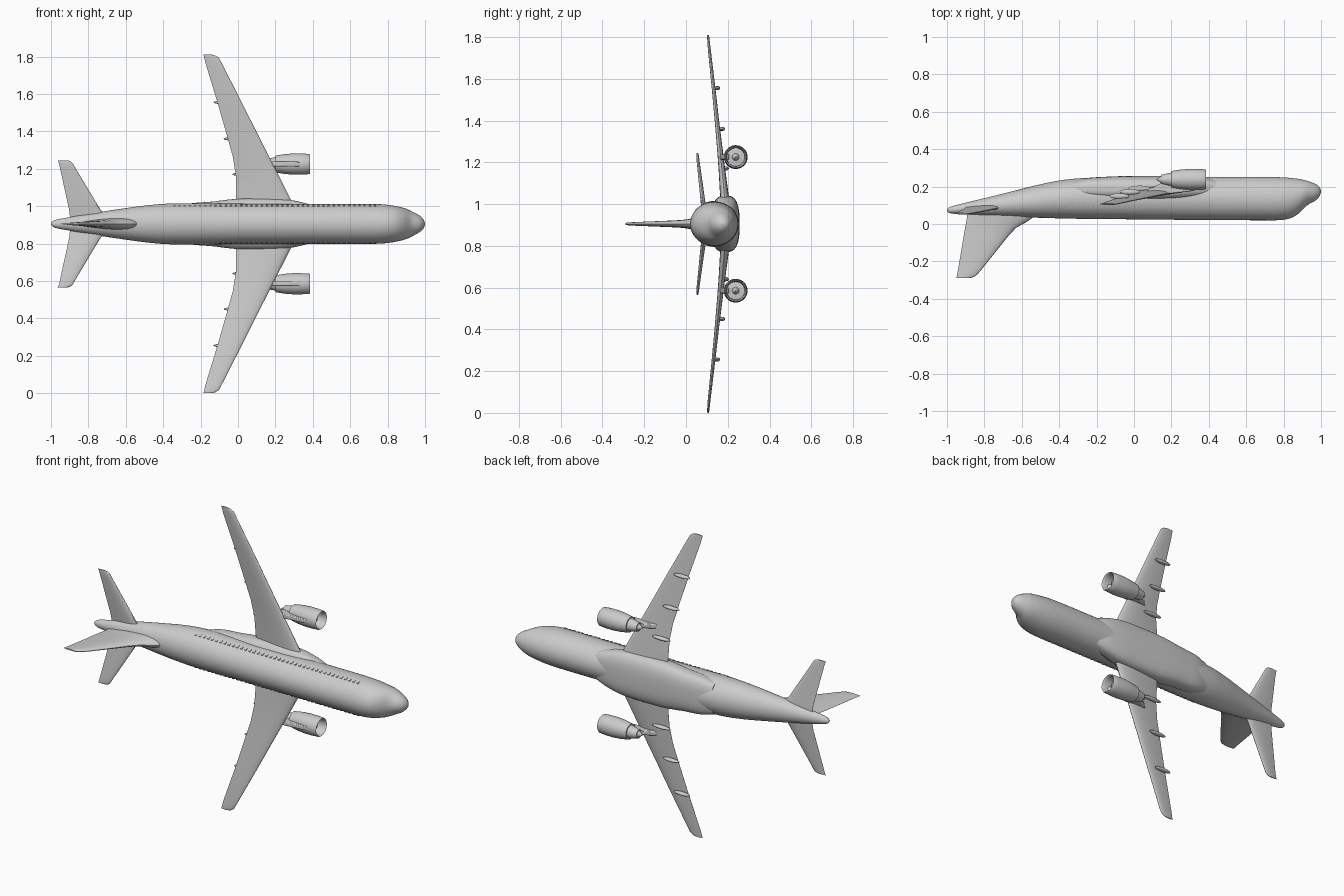
import bpy, bmesh, math
from mathutils import Vector

if "Cube" in bpy.data.objects:
    bpy.data.objects.remove(bpy.data.objects["Cube"])

MID = 0.905  # height of the symmetry plane


def finish(name, bm, mirror=False, angle=35):
    bmesh.ops.recalc_face_normals(bm, faces=bm.faces)
    me = bpy.data.meshes.new(name)
    bm.to_mesh(me)
    bm.free()
    ob = bpy.data.objects.new(name, me)
    bpy.context.collection.objects.link(ob)
    ob.location.z = MID
    bpy.ops.object.select_all(action='DESELECT')
    ob.select_set(True)
    bpy.context.view_layer.objects.active = ob
    bpy.ops.object.shade_smooth_by_angle(angle=math.radians(angle))
    if mirror:
        m = ob.modifiers.new("mirror", 'MIRROR')
        m.use_axis = (False, False, True)
    return ob


def loft(name, rings, mirror=False, angle=35):
    bm = bmesh.new()
    rows = [[bm.verts.new(p) for p in r] for r in rings]
    n = len(rows[0])
    for a, b in zip(rows, rows[1:]):
        for i in range(n):
            j = (i + 1) % n
            bm.faces.new((a[i], a[j], b[j], b[i]))
    bm.faces.new(rows[0])
    bm.faces.new(rows[-1])
    return finish(name, bm, mirror, angle)


def smooth_rows(rows, steps=4):
    """Catmull-Rom interpolation between station rows."""
    v = [Vector(r) for r in rows]
    out = []
    for i in range(len(v) - 1):
        p0, p1, p2, p3 = v[max(i - 1, 0)], v[i], v[i + 1], v[min(i + 2, len(v) - 1)]
        for k in range(steps):
            t = k / steps
            out.append(0.5 * (2 * p1 + (p2 - p0) * t + (2 * p0 - 5 * p1 + 4 * p2 - p3) * t * t
                              + (3 * p1 - p0 - 3 * p2 + p3) * t ** 3))
    return out + [v[-1]]


def body(name, stations, power=2.0, n=48):
    """Stations: x, roof y, belly y, half width."""
    rings = []
    for x, y0, y1, w in smooth_rows(stations):
        ring = []
        for k in range(n):
            a = 2 * math.pi * k / n
            c, s = math.cos(a), math.sin(a)
            c = math.copysign(abs(c) ** (2 / power), c)
            s = math.copysign(abs(s) ** (2 / power), s)
            ring.append((x, (y0 + y1) / 2 + c * (y1 - y0) / 2, s * w))
        rings.append(ring)
    return loft(name, rings)


def foil(name, stations, upright=False, mirror=False, n=12):
    """Stations: leading x, trailing x, y, z, thickness."""
    rings = []
    for le, te, y, z, th in stations:
        ts = [(1 - math.cos(math.pi * i / n)) / 2 for i in range(n + 1)]
        h = [th * 5 * (0.2969 * t ** .5 - .126 * t - .3516 * t * t + .2843 * t ** 3 - .1015 * t ** 4) for t in ts]
        side = list(zip(ts, h))
        pts = side + [(t, -d) for t, d in reversed(side[1:])]
        rings.append([(le + (te - le) * t, y + (0 if upright else d), z + (d if upright else 0)) for t, d in pts])
    return loft(name, rings, mirror)


# Fuselage
body("fuselage", [
    (1.0, .172, .178, .003), (.992, .148, .197, .024), (.97, .125, .214, .045),
    (.93, .103, .230, .067), (.905, .080, .236, .079), (.88, .056, .241, .087),
    (.84, .032, .246, .096), (.78, .021, .250, .104), (.68, .020, .252, .107),
    (.40, .021, .252, .107), (0, .025, .252, .108), (-.22, .027, .248, .110),
    (-.36, .029, .238, .109), (-.46, .032, .221, .102), (-.56, .035, .198, .090),
    (-.75, .044, .150, .062), (-.90, .052, .114, .036), (-.97, .056, .096, .023),
    (-.993, .062, .086, .012), (-1.0, .070, .078, .004)])

# Belly fairing around the wing roots
body("wing_fairing", [
    (.44, .150, .236, .085), (.37, .138, .250, .108), (.28, .128, .256, .128), (.18, .122, .257, .135),
    (.02, .120, .257, .135), (-.06, .122, .256, .129), (-.14, .126, .253, .119),
    (-.25, .132, .246, .110), (-.33, .145, .228, .090)], power=2.8)

# Main wings
foil("wing", [
    (.315, -.01, .188, .07, .046), (.28, -.01, .184, .135, .042), (.217, -.012, .172, .26, .032),
    (.166, -.028, .162, .36, .027), (.108, -.060, .150, .475, .022), (.02, -.110, .132, .65, .018),
    (-.087, -.174, .109, .86, .013), (-.102, -.180, .107, .888, .011),
    (-.122, -.184, .106, .901, .009), (-.14, -.185, .106, .905, .006)], mirror=True)

# Tailplane
foil("tailplane", [
    (-.68, -.895, .092, .01, .026), (-.735, -.903, .085, .075, .024), (-.87, -.952, .058, .30, .014),
    (-.884, -.958, .056, .325, .012), (-.897, -.962, .055, .336, .009),
    (-.912, -.965, .055, .340, .006)], mirror=True)

# Tail fin with dorsal fillet
foil("tail_fin", [
    (-.53, -.89, .06, 0, .062), (-.54, -.893, .035, 0, .058), (-.575, -.897, .010, 0, .046),
    (-.63, -.903, -.02, 0, .038), (-.668, -.910, -.06, 0, .033), (-.812, -.940, -.24, 0, .018),
    (-.838, -.946, -.27, 0, .015), (-.857, -.949, -.284, 0, .012), (-.885, -.951, -.29, 0, .008)], upright=True)

# Engines: revolved nacelle, intake, spinner and exhaust cone
EZ, EY = .32, .238
profile = [(.362, .001), (.352, .010), (.335, .017), (.332, .043), (.37, .045), (.382, .048),
           (.386, .051), (.380, .054), (.35, .056), (.30, .057), (.25, .053), (.20, .045),
           (.20, .037), (.18, .033), (.145, .025), (.145, .019), (.12, .001)]
loft("engine", [[(x, EY + r * math.cos(2 * math.pi * k / 36), EZ + r * math.sin(2 * math.pi * k / 36))
                 for k in range(36)] for x, r in profile], mirror=True)

# Engine pylons
outline = [(.355, .188), (.30, .174), (.20, .163), (.06, .168), (.085, .190), (.14, .216), (.22, .228), (.34, .205)]
pylon = loft("engine_pylon", [[(x, y, EZ + d) for x, y in outline] for d in (-.013, .013)], mirror=True)
bev = pylon.modifiers.new("bevel", 'BEVEL')
bev.width, bev.segments = .005, 2

# Flap track fairings under the wings
for i, (x, y, z, size) in enumerate([(.03, .190, .265, .060), (-.022, .172, .455, .055), (-.078, .149, .65, .053)]):
    bm = bmesh.new()
    bmesh.ops.create_uvsphere(bm, u_segments=20, v_segments=12, radius=1)
    for v in bm.verts:
        v.co = Vector((x + v.co.x * size, y + v.co.y * .015, z + v.co.z * .010))
    finish(f"flap_fairing_{i + 1}", bm, mirror=True)

# Cabin window rows
bm = bmesh.new()
for i in range(40):
    cube = bmesh.ops.create_cube(bm, size=1)["verts"]
    for v in cube:
        v.co = Vector((-.34 + i * .0275 + v.co.x * .011, .09 + v.co.y * .016, .0975 + v.co.z * .008 + v.co.y * .006))
finish("cabin_windows", bm, mirror=True)
